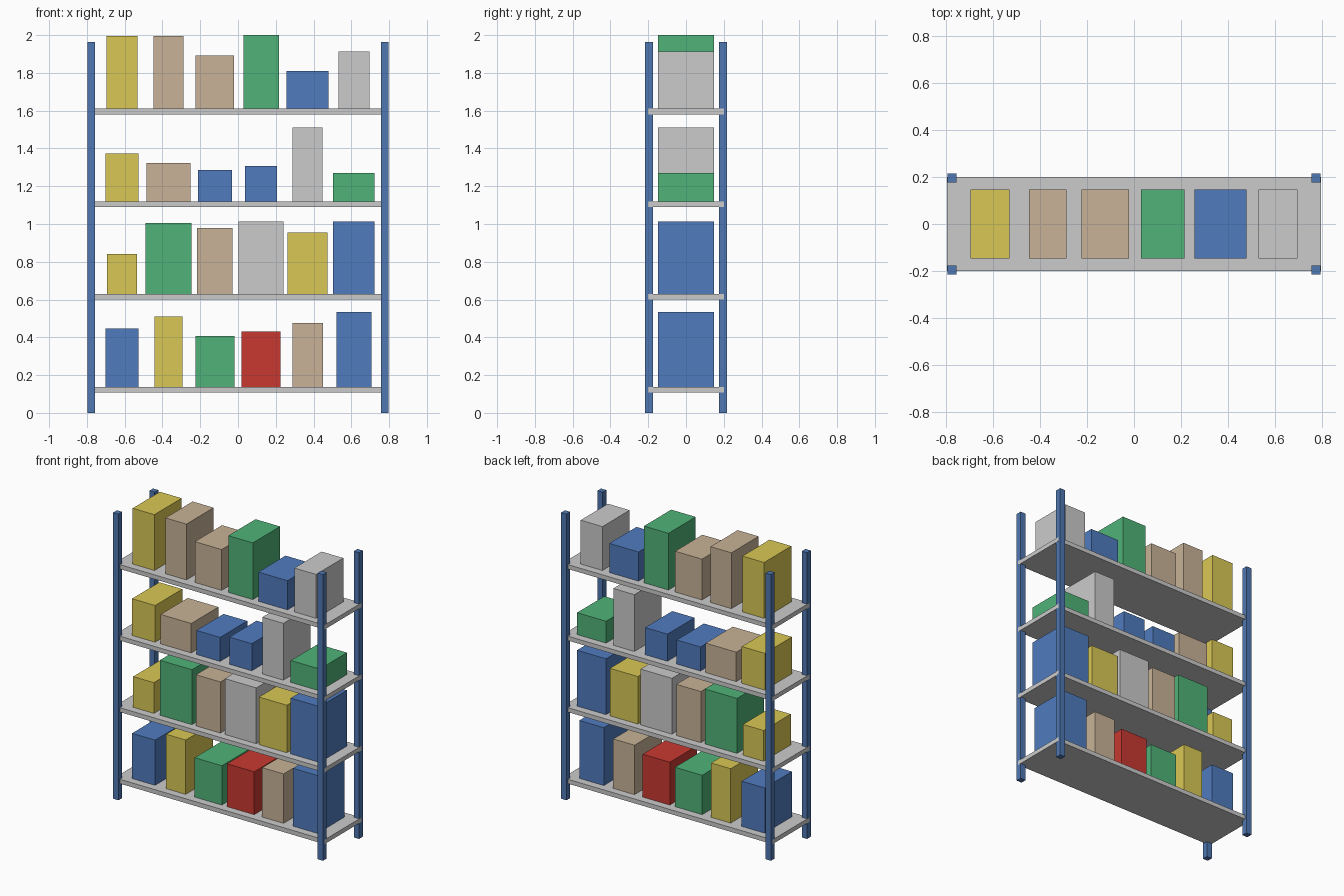
import bpy

if "Cube" in bpy.data.objects:
    bpy.data.objects.remove(bpy.data.objects["Cube"])

COLOURS = {
    "blue": (0.08, 0.20, 0.52), "yellow": (0.70, 0.58, 0.09),
    "green": (0.08, 0.45, 0.19), "tan": (0.58, 0.45, 0.31),
    "red": (0.58, 0.04, 0.03), "steel_blue": (0.08, 0.19, 0.45),
}
mats = {}
for name, rgb in COLOURS.items():
    mats[name] = bpy.data.materials.new(name)
    mats[name].diffuse_color = (*rgb, 1)


def box(name, centre, size, colour=None):
    bpy.ops.mesh.primitive_cube_add(size=1, location=centre)
    ob = bpy.context.object
    ob.name = name
    ob.scale = size
    bpy.ops.object.transform_apply(location=False, rotation=False, scale=True)
    if colour in mats:
        ob.data.materials.append(mats[colour])
    return ob


# Corner posts
for sx, side in ((-1, "left"), (1, "right")):
    for sy, end in ((-1, "front"), (1, "back")):
        box(f"{end}_{side}_post", (sx * 0.776, sy * 0.196, 0.982),
            (0.04, 0.04, 1.964), "steel_blue")

# Cartons per shelf, left to right: (colour, width, top height)
ROWS = [
    [("blue", .175, .448), ("yellow", .149, .511), ("green", .207, .408),
     ("red", .207, .432), ("tan", .162, .477), ("blue", .186, .535)],
    [("yellow", .157, .840), ("green", .244, 1.006), ("tan", .186, .980),
     ("grey", .238, 1.012), ("yellow", .212, .955), ("blue", .220, 1.012)],
    [("yellow", .175, 1.372), ("tan", .233, 1.322), ("blue", .180, 1.285),
     ("blue", .170, 1.306), ("grey", .159, 1.510), ("green", .220, 1.270)],
    [("yellow", .165, 1.994), ("tan", .159, 1.994), ("tan", .204, 1.891),
     ("green", .186, 2.0), ("blue", .222, 1.811), ("grey", .165, 1.912)],
]

# Shelves and the cartons standing on them
for level, row in enumerate(ROWS):
    z = 0.123 + 0.491 * level
    box(f"shelf_{level + 1}", (0, 0, z), (1.594, 0.4, 0.03))
    floor = z + 0.015
    for i, (colour, width, top) in enumerate(row):
        box(f"carton_{level + 1}_{i + 1}",
            ((i - 2.5) * 0.2455, 0, (floor + top) / 2),
            (width, 0.295, top - floor), colour)

for m in bpy.data.materials:
    if m.users and not m.is_grease_pencil:
        m.use_nodes = True
        m.node_tree.nodes["Principled BSDF"].inputs["Base Color"].default_value = m.diffuse_color
